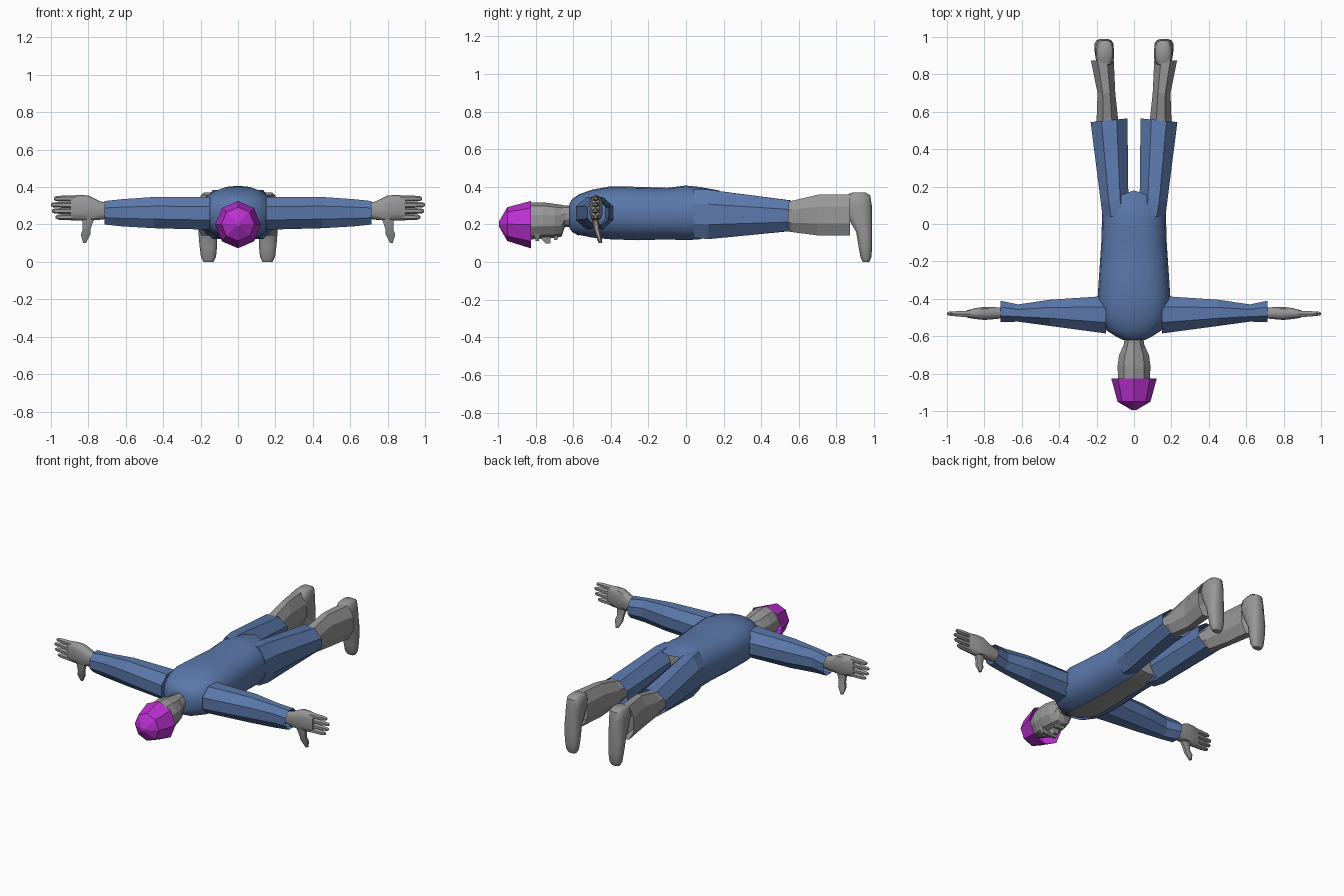
import bpy, bmesh, math

if "Cube" in bpy.data.objects:
    bpy.data.objects.remove(bpy.data.objects["Cube"])


def material(name, rgb):
    m = bpy.data.materials.new(name)
    m.diffuse_color = (*rgb, 1)
    m.use_nodes = True
    m.node_tree.nodes["Principled BSDF"].inputs["Base Color"].default_value = m.diffuse_color
    return m


BLUE = material("blue_cloth", (0.105, 0.19, 0.41))
GREY = material("grey_skin", (0.31, 0.31, 0.31))
PURPLE = material("purple_hat", (0.50, 0.03, 0.64))


def finish(name, bm, mat, smooth=None, mirror=False):
    """Turn a bmesh into an object with a colour, shading and optional mirror."""
    bmesh.ops.recalc_face_normals(bm, faces=bm.faces)
    me = bpy.data.meshes.new(name)
    bm.to_mesh(me)
    bm.free()
    me.materials.append(mat)
    ob = bpy.data.objects.new(name, me)
    bpy.context.collection.objects.link(ob)
    if smooth:
        bpy.ops.object.select_all(action='DESELECT')
        ob.select_set(True)
        bpy.context.view_layer.objects.active = ob
        bpy.ops.object.shade_smooth_by_angle(angle=math.radians(smooth))
    if mirror:
        ob.modifiers.new("Mirror", 'MIRROR').use_mirror_merge = False
    return ob


def loft(axis, rings, n=8, phase=0.0, power=1.0, caps=(True, True)):
    """Skin rings (t, a0, a1, b0, b1) along an axis; a, b are the other axes in order."""
    unit = []
    for i in range(n):
        t = 2 * math.pi * (i + phase) / n
        c, s = math.cos(t), math.sin(t)
        unit.append((math.copysign(abs(c) ** power, c), math.copysign(abs(s) ** power, s)))
    ma = max(abs(u[0]) for u in unit)
    mb = max(abs(u[1]) for u in unit)
    bm = bmesh.new()
    rows = []
    for t, a0, a1, b0, b1 in rings:
        row = []
        for u, v in unit:
            a = (a0 + a1) / 2 + (a1 - a0) / 2 * u / ma
            b = (b0 + b1) / 2 + (b1 - b0) / 2 * v / mb
            co = {'x': (t, a, b), 'y': (a, t, b), 'z': (a, b, t)}[axis]
            row.append(bm.verts.new(co))
        rows.append(row)
    for r, q in zip(rows, rows[1:]):
        for i in range(n):
            j = (i + 1) % n
            bm.faces.new((r[i], r[j], q[j], q[i]))
    if caps[0]:
        bm.faces.new(rows[0])
    if caps[1]:
        bm.faces.new(rows[-1])
    return bm, rows


# Jacket: rounded shell, open along the belly, with a curved hem on the back
profile = [(-0.62, .06, .18, .31), (-0.605, .09, .16, .335), (-0.57, .145, .14, .36),
           (-0.5, .185, .125, .385), (-0.4, .195, .115, .403), (-0.25, .185, .11, .40),
           (-0.1, .175, .115, .395), (0.0, .172, .11, .407), (0.07, .17, .115, .40),
           (0.12, .165, .13, .38)]
bm, rows = loft('y', [(y, -r, r, a, b) for y, r, a, b in profile], 20, 0, .85, (True, False))
for v in rows[-1]:
    v.co.y += .06 * (1 - abs(v.co.x) / .165) * (1 if v.co.z > .25 else .3)
belly = [f for f in bm.faces if abs(f.calc_center_median().x) < .045
         and f.calc_center_median().z < .2 and -.56 < f.calc_center_median().y < .12]
bmesh.ops.delete(bm, geom=belly, context='FACES')
finish("jacket", bm, BLUE, 50)

# Body showing in the jacket opening
bm, _ = loft('y', [(y, -r * .92, r * .92, a + .012, b - .015) for y, r, a, b in profile], 20, 0, .85)
finish("body", bm, GREY, 50)

# Head and neck
bm, _ = loft('y', [(-.58, -.045, .045, .19, .30), (-.645, -.055, .055, .185, .30),
                   (-.662, -.062, .062, .135, .305), (-.70, -.08, .08, .128, .31),
                   (-.76, -.088, .088, .125, .318), (-.83, -.085, .085, .12, .318),
                   (-.91, -.055, .055, .15, .27)], 10, .5)
finish("head", bm, GREY)

# Nose, brow and mouth
bm, _ = loft('z', [(.14, -.022, .022, -.785, -.72), (.098, -.014, .014, -.745, -.722)], 4, .5)
finish("nose", bm, GREY)
bm, _ = loft('z', [(.15, -.065, .065, -.81, -.775), (.113, -.05, .05, -.80, -.782)], 4, .5)
finish("brow", bm, GREY)
bm, _ = loft('z', [(.15, -.035, .035, -.705, -.68), (.118, -.025, .025, -.70, -.685)], 4, .5)
finish("mouth", bm, GREY)

# Hat: eight-sided dome, open at the brim
bm, _ = loft('y', [(-.825, -.122, .122, .073, .325), (-.95, -.088, .088, .112, .292),
                   (-.995, -.012, .012, .19, .215)], 8, 0, 1, (False, True))
finish("hat", bm, PURPLE)

# Sleeves and trouser legs, open at the ends
bm, _ = loft('x', [(.15, -.585, -.385, .172, .347), (.45, -.545, -.405, .18, .347),
                   (.62, -.522, -.43, .19, .335), (.715, -.525, -.41, .20, .325)],
             8, .5, 1, (True, False))
finish("sleeves", bm, BLUE, None, True)

bm, rows = loft('y', [(.04, .012, .168, .13, .385), (.12, .03, .178, .122, .385),
                      (.555, .035, .232, .165, .328)], 8, .5, 1, (True, False))
for v in rows[-1]:
    v.co.y += .10 * (.13 - v.co.x)
finish("trouser_legs", bm, BLUE, None, True)

# Shins with flared cuffs
bm, _ = loft('y', [(.48, .08, .20, .175, .315), (.56, .085, .20, .16, .325),
                   (.70, .10, .195, .142, .358), (.873, .108, .23, .14, .36)],
             8, .5, 1, (True, False))
finish("shins", bm, GREY, None, True)

# Feet, toes pointing down
bm, _ = loft('z', [(.37, .125, .185, .885, .955), (.355, .112, .20, .85, .98),
                   (.30, .108, .205, .835, .988), (.22, .11, .208, .87, .99),
                   (.16, .11, .212, .905, .99), (.08, .112, .205, .918, .99),
                   (.025, .118, .198, .928, .985), (.0, .13, .185, .94, .975)], 12, .5, .75)
finish("feet", bm, GREY, 45, True)

# Palms
bm, _ = loft('x', [(.66, -.50, -.45, .235, .305), (.74, -.508, -.445, .225, .325),
                   (.80, -.513, -.443, .22, .355), (.85, -.508, -.45, .22, .358),
                   (.895, -.50, -.462, .222, .354)], 10, .5, .7)
finish("palms", bm, GREY, 50, True)

# Fingers
for i, tip in enumerate((.975, .995, 1.0, .985)):
    z = .239 + i * .033
    bm, _ = loft('x', [(.87, -.499, -.463, z - .016, z + .016),
                       (.94, -.495, -.466, z - .016, z + .016),
                       (tip - .012, -.49, -.469, z - .013, z + .013),
                       (tip, -.486, -.474, z - .006, z + .006)], 6, .5)
    finish(f"fingers_{i + 1}", bm, GREY, 40, True)

# Thumbs hanging below the palms
bm, _ = loft('z', [(.26, .76, .85, -.505, -.46), (.215, .775, .832, -.50, -.462),
                   (.175, .788, .83, -.492, -.458), (.145, .79, .84, -.482, -.45),
                   (.102, .812, .828, -.465, -.445)], 6, .5)
finish("thumbs", bm, GREY, 40, True)
